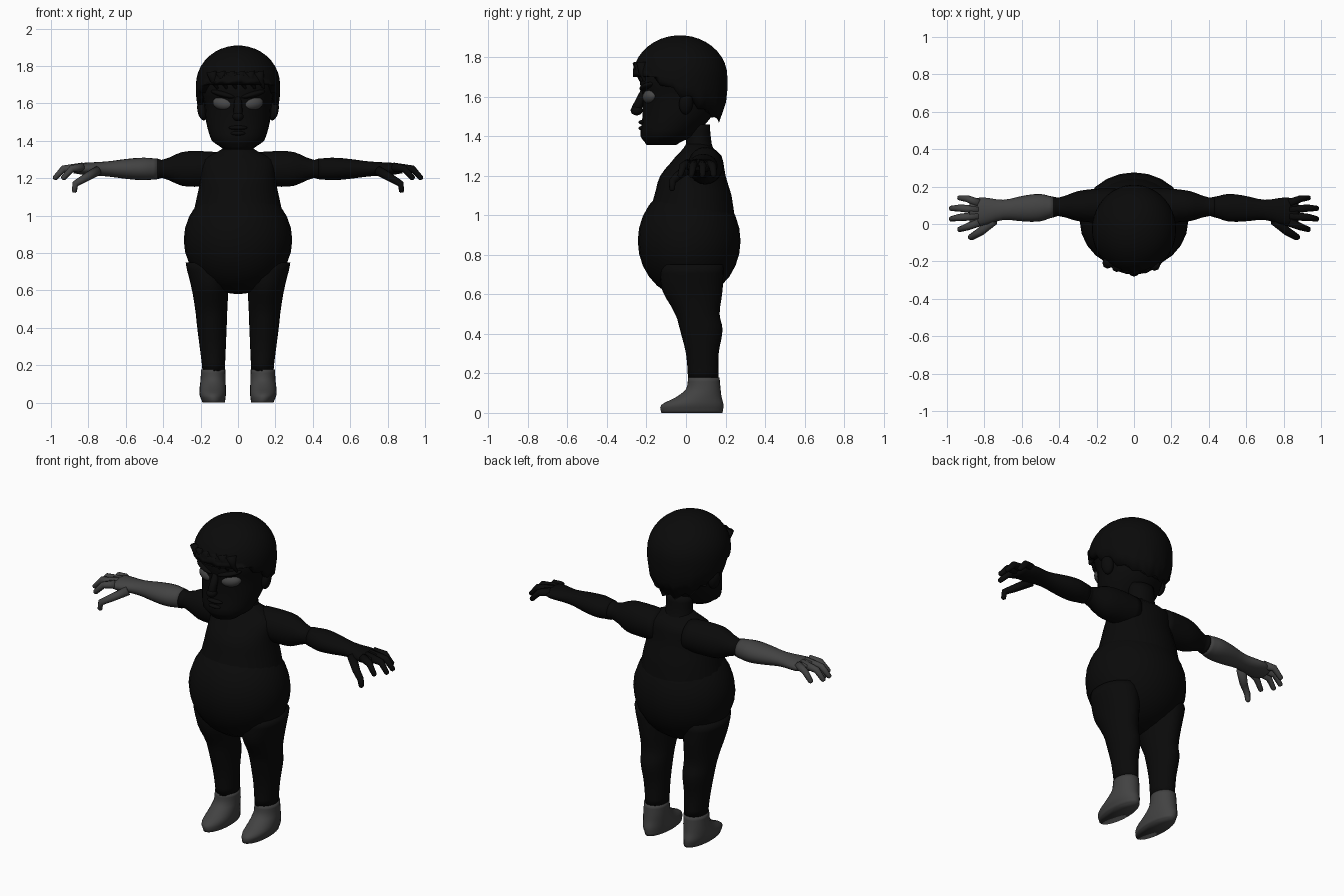
import bpy, bmesh
from math import sin, cos, pi, radians
from mathutils import Vector, Matrix

default_cube = bpy.data.objects.get("Cube")
if default_cube:
    bpy.data.objects.remove(default_cube, do_unlink=True)


def material(name, value):
    mat = bpy.data.materials.new(name)
    mat.use_nodes = True
    colour = (value, value, value, 1)
    mat.diffuse_color = colour
    mat.node_tree.nodes["Principled BSDF"].inputs["Base Color"].default_value = colour
    return mat


DARK = material("near_black", .003)
GREY = material("dark_grey", .055)
EYE = material("eye_grey", .065)


def finish(name, bm, mat):
    """Turn the bmesh into a smooth object of one colour."""
    bmesh.ops.recalc_face_normals(bm, faces=bm.faces)
    for face in bm.faces:
        face.smooth = True
    mesh = bpy.data.meshes.new(name)
    bm.to_mesh(mesh)
    bm.free()
    mesh.materials.append(mat)
    obj = bpy.data.objects.new(name, mesh)
    bpy.context.collection.objects.link(obj)


def skin_rings(name, rings, mat):
    """Bridge rings of points and cap both ends."""
    bm = bmesh.new()
    loops = [[bm.verts.new(point) for point in ring] for ring in rings]
    for lower, upper in zip(loops, loops[1:]):
        for i in range(len(lower)):
            bm.faces.new((lower[i - 1], lower[i], upper[i], upper[i - 1]))
    bm.faces.new(loops[0])
    bm.faces.new(loops[-1])
    finish(name, bm, mat)


def refine(keys, steps=3):
    """Pass a smooth curve through the key sections."""
    keys = [Vector(key) for key in keys]
    sections = []
    for i, (start, end) in enumerate(zip(keys, keys[1:])):
        before = keys[max(i - 1, 0)]
        after = keys[min(i + 2, len(keys) - 1)]
        for step in range(steps):
            t = step / steps
            leave, arrive = (end - before) / 2, (after - start) / 2
            section = start.lerp(end, t * t * (3 - 2 * t))
            section += t * (1 - t) * ((1 - t) * leave - t * arrive)
            section[0] = start[0] + t * (end[0] - start[0])
            sections.append(section)
    return sections + [keys[-1]]


def circle(count):
    return [(cos(2 * pi * i / count), sin(2 * pi * i / count)) for i in range(count)]


def upright(name, keys, mat, centre=lambda half_width: 0):
    """Loft sections given by height, half width, front and back."""
    rings = []
    for z, half, front, back in refine(keys):
        middle, depth = (front + back) / 2, (back - front) / 2
        rings.append([(centre(half) + half * u, middle + depth * v, z) for u, v in circle(24)])
    skin_rings(name, rings, mat)


def sideways(name, keys, mat, side):
    """Loft arm sections given by reach, depth and thickness."""
    rings = []
    for x, depth, thick in refine(keys):
        middle = .1 - x * x / 20
        rings.append([(side * x, middle + depth * u, 1.25 + thick * v) for u, v in circle(20)])
    skin_rings(name, rings, mat)


def ball(name, centre, size, mat, tilt=0, turn=0):
    bm = bmesh.new()
    bmesh.ops.create_uvsphere(bm, u_segments=24, v_segments=14, radius=1)
    rotation = Matrix.Rotation(radians(turn), 4, "Z") @ Matrix.Rotation(radians(tilt), 4, "Y")
    bm.transform(Matrix.Translation(centre) @ rotation @ Matrix.Diagonal((*size, 1)))
    finish(name, bm, mat)


def tube(name, points, thick, thin, mat, side=1):
    """Tapered tube through points, with a blunt end."""
    points = [Vector((side * x, y, z)) for x, y, z in points]
    last = len(points) - 1
    rings = []
    for i, point in enumerate(points):
        along = (points[min(i + 1, last)] - points[max(i - 1, 0)]).normalized()
        across = along.cross(Vector((0, 1, .3))).normalized()
        other = along.cross(across)
        radius = thick + (thin - thick) * i / last
        rings.append([point + radius * (u * across + v * other) for u, v in circle(8)])
    tip = points[-1] + along * thin / 2
    rings.append([tip + (point - points[-1]) / 2 for point in rings[-1]])
    skin_rings(name, rings, mat)


# Round belly under a chest that slopes up to the neck
ball("belly", (0, .016, .87), (.29, .26, .29), DARK)
upright("chest", [(.95, .25, -.2, .25), (1.1, .22, -.16, .23), (1.2, .2, -.13, .2),
                  (1.3, .19, -.05, .18), (1.36, .08, 0, .12)], DARK)
upright("neck", [(1.3, .1, -.02, .15), (1.36, .08, 0, .13), (1.46, .08, 0, .12)], DARK)

# Head with a broad jaw
upright("head", [(1.355, .08, -.2, -.05), (1.4, .14, -.23, .04), (1.5, .17, -.22, .13),
                 (1.6, .18, -.22, .17), (1.7, .2, -.23, .19), (1.85, .13, -.15, .12)], DARK)

# Nose and mouth
tube("nose_bridge", [(0, -.2, 1.65), (0, -.25, 1.54)], .018, .025, DARK)
ball("nose_tip", (0, -.25, 1.53), (.03, .03, .025), DARK)
ball("upper_lip", (0, -.22, 1.47), (.05, .02, .012), DARK)
ball("lower_lip", (0, -.22, 1.44), (.04, .02, .012), DARK)


# Hair: a dome, then a jagged hem that is high in front and low behind
def hair_ring(scale, height):
    ring = []
    for i, (u, v) in enumerate(circle(42)):
        hem = 1.61 - (.14 if v < 0 else .04) * v + (i % 3 - 1) / 70
        ring.append((.225 * scale * u, .24 * scale * v - .03, height(hem, v)))
    return ring


rings = []
for level in range(9, -1, -1):
    rise = level * pi / 19
    rings.append(hair_ring(cos(rise), lambda hem, v: 1.7 + .21 * sin(rise)))
rings.append(hair_ring(1, lambda hem, v: (hem + 1.7) / 2))
rings.append(hair_ring(.97, lambda hem, v: hem))
rings.append(hair_ring(.84, lambda hem, v: hem - max(v, 0) / 11))
skin_rings("hair", rings, DARK)

# Fringe locks swept to one side
for lock in range(-3, 3):
    x = lock / 20 + .01
    y = 1.6 * x * x - .24
    tube(f"fringe_lock_{lock + 4}", [(x, y, 1.77), (x + .01, y, 1.72), (x + .03, y + .01, 1.68)],
         .03, .006, DARK)

for side, tag in ((1, "left"), (-1, "right")):
    # Narrow eyes below frowning brows, and ears
    ball(f"{tag}_eye", (side * .08, -.18, 1.6), (.058, .036, .036), EYE, -8 * side, 22 * side)
    ball(f"{tag}_brow", (side * .08, -.195, 1.65), (.07, .034, .017), DARK, -14 * side, 22 * side)
    ball(f"{tag}_ear", (side * .19, 0, 1.565), (.026, .036, .056), DARK, 10 * side, 20 * side)

    # Leg and foot, leaning out as they widen
    def stance(half_width):
        return side * (.1 + half_width / 2)

    upright(f"{tag}_leg", [(.17, .06, .01, .165), (.3, .07, 0, .165), (.42, .08, -.03, .185),
                           (.5, .086, -.055, .17), (.62, .1, -.12, .185), (.75, .12, -.13, .19)],
            DARK, stance)
    upright(f"{tag}_foot", [(0, .06, -.125, .185), (.04, .07, -.125, .19), (.08, .07, -.05, .18),
                            (.12, .067, 0, .175), (.178, .065, .01, .17)], GREY, stance)

    # Arm; only the right forearm and hand are grey
    skin = GREY if side < 0 else DARK
    sideways(f"{tag}_upper_arm", [(.1, .09, .09), (.2, .09, .095), (.3, .08, .09),
                                  (.4, .05, .05), (.43, .055, .055)], DARK, side)
    sideways(f"{tag}_forearm", [(.43, .055, .055), (.5, .073, .06), (.58, .07, .055),
                                (.7, .054, .04), (.82, .076, .033), (.88, .06, .024)], skin, side)

    # Curled fingers fanned across the palm, and a hanging thumb
    for number in range(4):
        fan = number / 1.5 - 1
        short = fan * fan / 20
        tube(f"{tag}_finger_{number + 1}", [
            (.83, .06 + .05 * fan, 1.26), (.94 - short, .06 + .075 * fan, 1.25),
            (.985 - short, .055 + .085 * fan, 1.2)], .025, .014, skin, side)
    tube(f"{tag}_thumb", [(.75, .02, 1.24), (.82, -.04, 1.2), (.87, -.07, 1.17),
                          (.875, -.07, 1.13)], .027, .014, skin, side)
